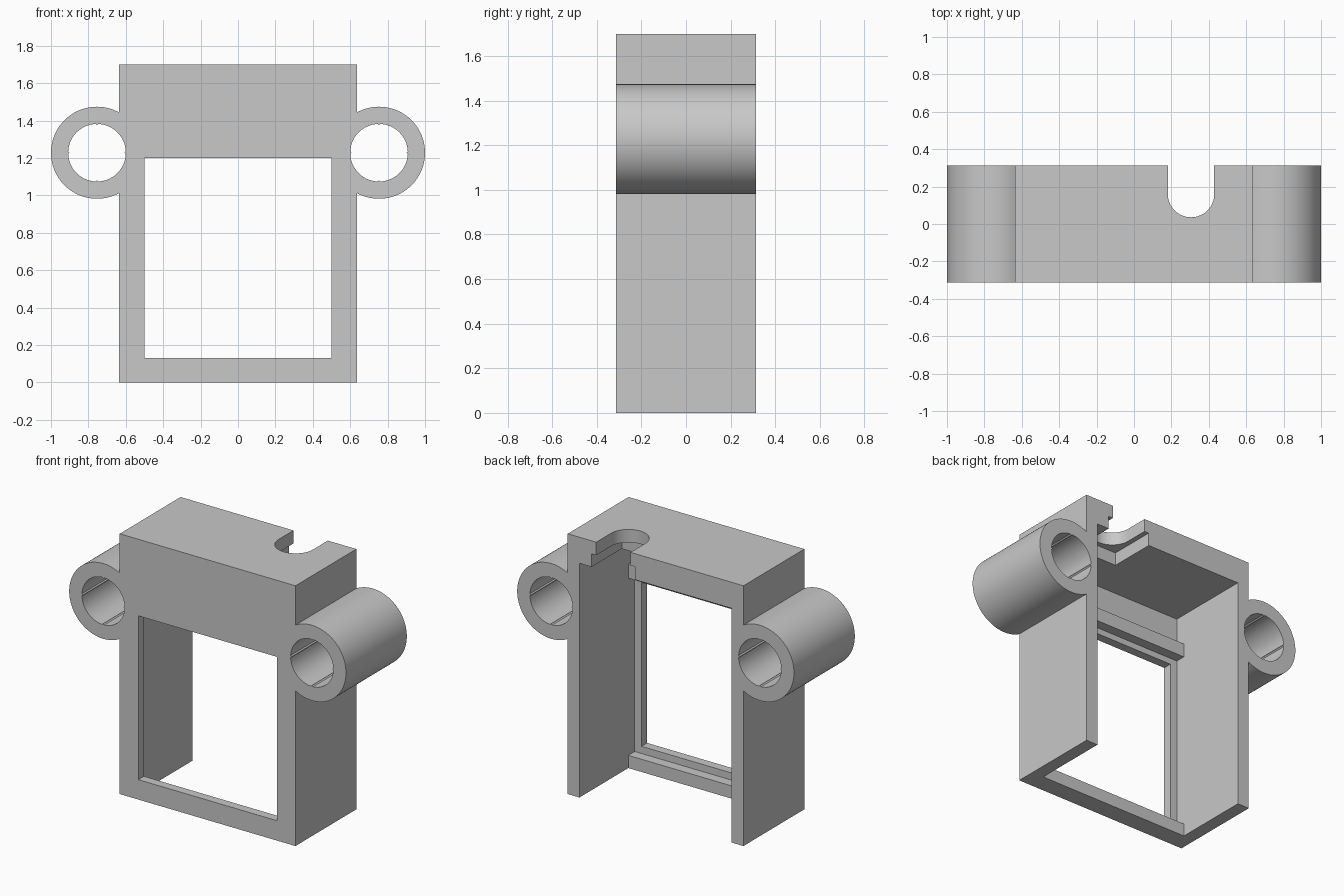
import bpy, bmesh, math

if "Cube" in bpy.data.objects:
    bpy.data.objects.remove(bpy.data.objects["Cube"])

W, D, H = 0.635, 0.314, 1.70        # body half width, half depth, height
IN_X, PLATE_Y, TOP_Z = 0.55, -0.256, 1.53   # cavity side, front plate back, roof underside
TUBE_X, TUBE_Z = 0.754, 1.228

grey = bpy.data.materials.new("light grey")
grey.diffuse_color = (0.58, 0.58, 0.58, 1)
grey.use_nodes = True
grey.node_tree.nodes["Principled BSDF"].inputs["Base Color"].default_value = grey.diffuse_color


def prism(name, points, direction, length):
    """Extrude a closed outline of 3D points into a solid."""
    bm = bmesh.new()
    face = bm.faces.new([bm.verts.new(p) for p in points])
    ext = bmesh.ops.extrude_face_region(bm, geom=[face])["geom"]
    verts = [g for g in ext if isinstance(g, bmesh.types.BMVert)]
    bmesh.ops.translate(bm, verts=verts, vec=[c * length for c in direction])
    bmesh.ops.recalc_face_normals(bm, faces=bm.faces)
    me = bpy.data.meshes.new(name)
    bm.to_mesh(me)
    bm.free()
    me.materials.append(grey)
    ob = bpy.data.objects.new(name, me)
    bpy.context.collection.objects.link(ob)
    return ob


def box(name, x0, x1, y0, y1, z0, z1):
    pts = [(x0, y0, z0), (x1, y0, z0), (x1, y1, z0), (x0, y1, z0)]
    return prism(name, pts, (0, 0, 1), z1 - z0)


def combine(target, tool, operation):
    """Apply a boolean and remove the tool."""
    mod = target.modifiers.new(operation, 'BOOLEAN')
    mod.operation, mod.object, mod.solver = operation, tool, 'EXACT'
    bpy.context.view_layer.objects.active = target
    bpy.ops.object.modifier_apply(modifier=mod.name)
    bpy.data.objects.remove(tool, do_unlink=True)


# Body block
body = box("housing", -W, W, -D, D, 0, H)

# Side tubes
for s in (-1, 1):
    ring = [(s * TUBE_X + 0.246 * math.cos(a), -D, TUBE_Z + 0.246 * math.sin(a))
            for a in (math.tau * i / 96 for i in range(96))]
    combine(body, prism("tube", ring, (0, 1, 0), 2 * D), 'UNION')

# Tube bores, with four fine ribs left standing
for s in (-1, 1):
    bore = []
    for q in range(4):
        for k in range(25):
            off = -0.05 + k * (math.pi / 2) / 24 if k == 0 else 0.05 + (k - 1) * (math.pi / 2 - 0.1) / 23
            a, r = q * math.pi / 2 + off, 0.154
            if k == 0:
                a, r = q * math.pi / 2, 0.147     # rib crest
            bore.append((s * TUBE_X + r * math.cos(a), -1, TUBE_Z + r * math.sin(a)))
    combine(body, prism("bore", bore, (0, 1, 0), 2), 'DIFFERENCE')

# Cavity open to the back and bottom, and the front window
combine(body, box("cavity", -IN_X, IN_X, PLATE_Y, 1, -1, TOP_Z), 'DIFFERENCE')
combine(body, box("window", -0.5, 0.5, -1, 0, 0.13, 1.2), 'DIFFERENCE')

# Rounded cable slot in the roof, over a wider square pocket
slot = [(0.305 + 0.124 * math.cos(a), 0.16 + 0.124 * math.sin(a), 1.4)
        for a in (math.pi + math.pi * i / 32 for i in range(33))]
slot += [(0.429, 1, 1.4), (0.181, 1, 1.4)]
combine(body, prism("slot", slot, (0, 0, 1), 1), 'DIFFERENCE')
combine(body, box("pocket", 0.148, 0.462, 0.003, 1, 1.4, 1.615), 'DIFFERENCE')

# Ledges behind the front plate, below and above the window
for z0, z1 in ((0, 0.083), (1.24, 1.33)):
    combine(body, box("ledge", -IN_X - 0.03, IN_X + 0.03, PLATE_Y - 0.03, -0.19, z0, z1), 'UNION')

bpy.ops.object.select_all(action='DESELECT')
body.select_set(True)
bpy.context.view_layer.objects.active = body
bpy.ops.object.shade_smooth_by_angle(angle=math.radians(20))
